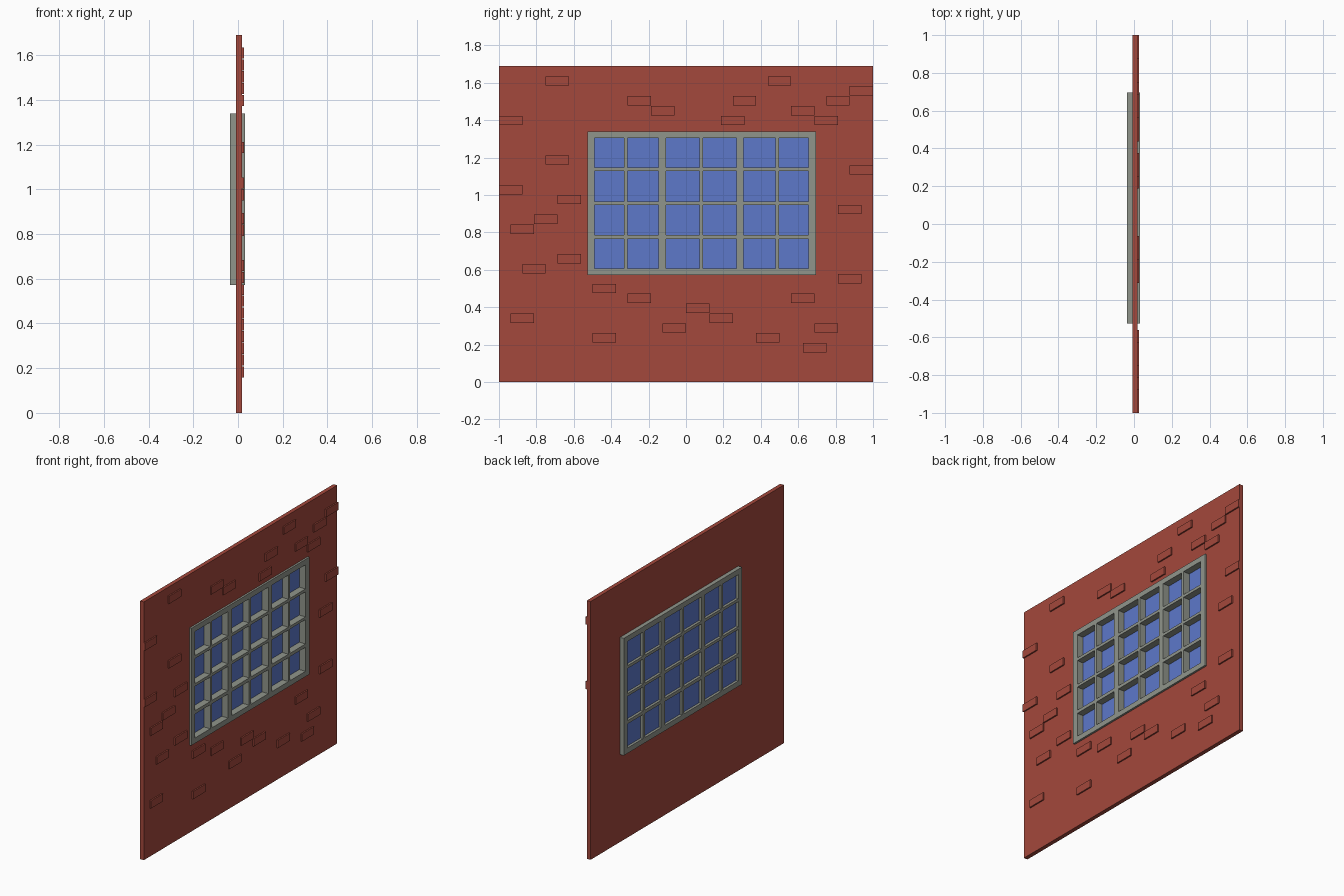
import bpy, bmesh

if "Cube" in bpy.data.objects:
    bpy.data.objects.remove(bpy.data.objects["Cube"])


def material(name, rgb):
    m = bpy.data.materials.new(name)
    m.diffuse_color = (*rgb, 1)
    m.use_nodes = True
    m.node_tree.nodes["Principled BSDF"].inputs["Base Color"].default_value = m.diffuse_color
    return m


red = material("red_brick", (0.37, 0.065, 0.045))
grey = material("frame_grey", (0.28, 0.30, 0.26))
blue = material("glass_blue", (0.11, 0.19, 0.59))


def finish(name, bm, mat):
    bmesh.ops.recalc_face_normals(bm, faces=bm.faces)
    me = bpy.data.meshes.new(name)
    bm.to_mesh(me)
    bm.free()
    me.materials.append(mat)
    ob = bpy.data.objects.new(name, me)
    bpy.context.collection.objects.link(ob)
    return ob


def box(bm, x, y, z):
    vs = bmesh.ops.create_cube(bm, size=1)["verts"]
    for v in vs:
        v.co = [(a + b) / 2 + c * (b - a) for c, (a, b) in zip(v.co, (x, y, z))]


def lattice(name, x0, x1, ys, zs, mat):
    """Slab in the YZ plane with a hole wherever both cell indices are odd."""
    bm = bmesh.new()
    vs = [[bm.verts.new((x0, y, z)) for z in zs] for y in ys]
    for i in range(len(ys) - 1):
        for j in range(len(zs) - 1):
            if not (i % 2 and j % 2):
                bm.faces.new((vs[i][j], vs[i + 1][j], vs[i + 1][j + 1], vs[i][j + 1]))
    ext = bmesh.ops.extrude_face_region(bm, geom=bm.faces[:], use_keep_orig=True)["geom"]
    moved = [g for g in ext if isinstance(g, bmesh.types.BMVert)]
    bmesh.ops.translate(bm, verts=moved, vec=(x1 - x0, 0, 0))
    return finish(name, bm, mat)


# Wall with window opening
H = 1.69
lattice("wall", -0.009, 0.018, [-1, -0.515, 0.68, 1], [0, 0.587, 1.327, H], red)

# Window frame with glazing bars
ys = [-0.527, -0.489, -0.331, -0.312, -0.147, -0.108, 0.072,
      0.091, 0.27, 0.308, 0.478, 0.496, 0.654, 0.695]
zs = [0.573, 0.608, 0.765, 0.787, 0.946, 0.964, 1.128, 1.147, 1.305, 1.34]
lattice("window_frame", -0.036, 0.031, ys, zs, grey)

# Glass
bm = bmesh.new()
box(bm, (-0.019, -0.014), (-0.51, 0.675), (0.59, 1.32))
finish("glass", bm, blue)

# Raised bricks: course number -> half-brick columns
bricks = {30: [4, 23], 29: [30], 28: [11, 20, 28], 27: [13, 25], 26: [0, 19, 27],
          22: [4], 21: [30], 19: [0], 18: [5], 17: [29], 16: [3], 15: [1],
          12: [5], 11: [2], 10: [29], 9: [8], 8: [11, 25], 7: [16],
          6: [1, 18], 5: [14, 27], 4: [8, 22], 3: [26]}
bm = bmesh.new()
for row, cols in bricks.items():
    z = row * H / 32
    for c in cols:
        y = -1 + c / 16
        box(bm, (0.012, 0.027), (y, y + 0.125), (z, z + 0.05))
finish("raised_bricks", bm, red)
